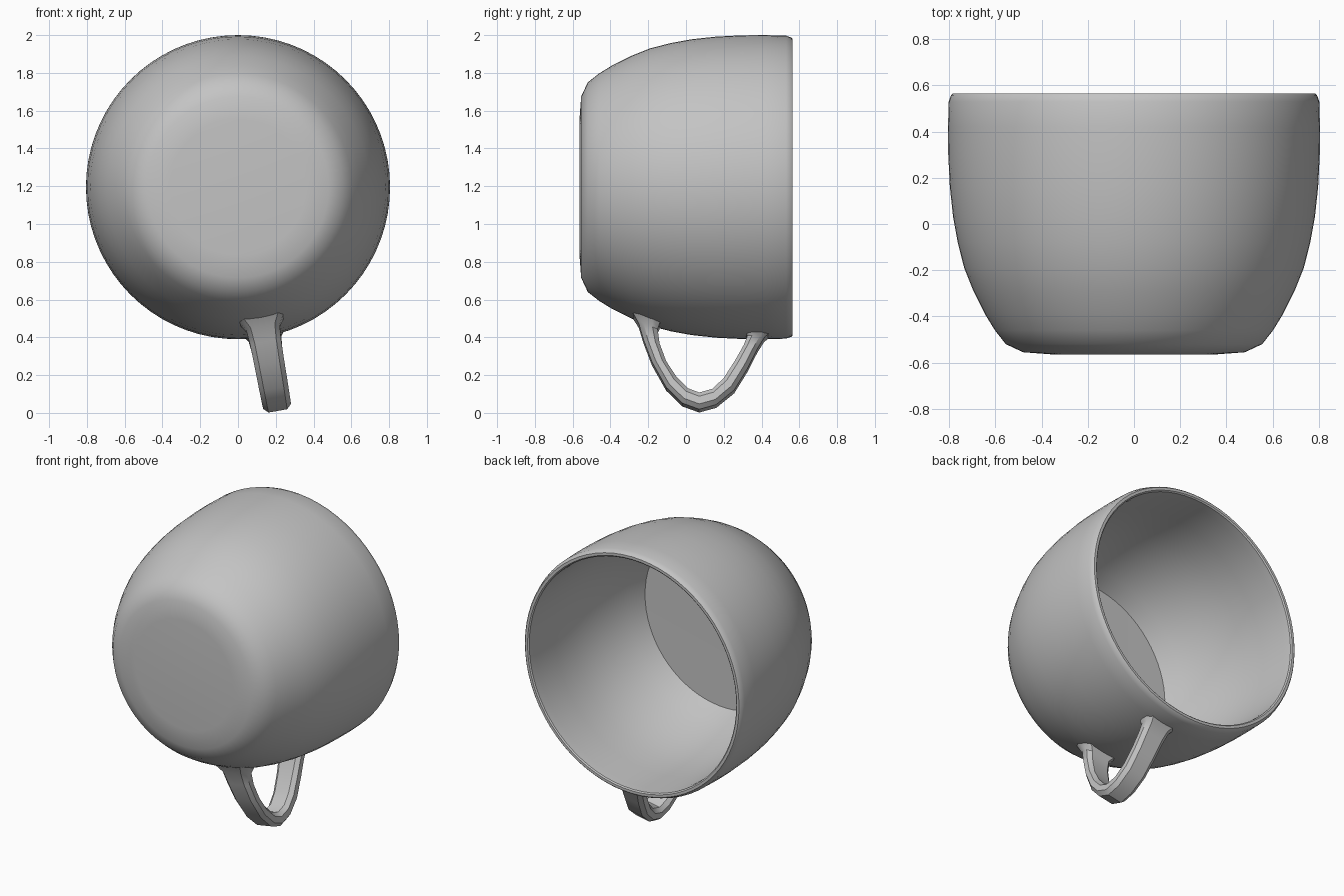
import bpy, bmesh, math
from mathutils import Vector, Matrix

cube = bpy.data.objects.get("Cube")
if cube:
    bpy.data.objects.remove(cube, do_unlink=True)

grey = bpy.data.materials.new("grey_ceramic")
grey.use_nodes = True
colour = (0.55, 0.55, 0.55, 1)
grey.diffuse_color = colour
grey.node_tree.nodes["Principled BSDF"].inputs["Base Color"].default_value = colour

AXIS = Vector((0, 0, 1.195))   # the cup lies on its side, its axis along y


def add_object(name, bm, angle):
    bmesh.ops.recalc_face_normals(bm, faces=bm.faces)
    mesh = bpy.data.meshes.new(name)
    bm.to_mesh(mesh)
    bm.free()
    mesh.materials.append(grey)
    obj = bpy.data.objects.new(name, mesh)
    bpy.context.collection.objects.link(obj)
    bpy.ops.object.select_all(action='DESELECT')
    obj.select_set(True)
    bpy.context.view_layer.objects.active = obj
    bpy.ops.object.shade_smooth_by_angle(angle=math.radians(angle))
    return obj


# Cup: one closed profile (radius, y), outside then inside, spun round the axis
outside = [(0, -.565), (.36, -.564), (.48, -.555), (.555, -.52), (.602, -.46),
           (.645, -.39), (.695, -.29), (.735, -.19), (.763, -.08), (.783, .03),
           (.797, .16), (.804, .3), (.805, .42), (.802, .53), (.792, .558)]
rim = [(.785, .565), (.768, .565), (.76, .558)]
inside = [(.757, .5), (.76, .3), (.752, .14), (.738, .02), (.715, -.09),
          (.685, -.2), (.645, -.31), (.595, -.42), (0, -.425)]
bm = bmesh.new()
verts = [bm.verts.new(AXIS + Vector((r, y, 0))) for r, y in outside + rim + inside]
edges = [bm.edges.new(pair) for pair in zip(verts, verts[1:])]
bmesh.ops.spin(bm, geom=verts + edges, cent=AXIS, axis=(0, 1, 0),
               angle=math.tau, steps=72)
bmesh.ops.remove_doubles(bm, verts=bm.verts, dist=0.0005)
add_object("cup_body", bm, 35)

# Handle: chamfered strap, as outer (y, radius), inner (y, radius), half width
stations = [
    ((-.285, .685), (-.135, .735), .12),
    ((-.25, .745), (-.15, .775), .09),
    ((-.225, .83), (-.14, .85), .083),
    ((-.18, .95), (-.105, .945), .08),
    ((-.105, 1.085), (-.05, 1.03), .078),
    ((-.02, 1.17), (.01, 1.09), .076),
    ((.07, 1.203), (.07, 1.113), .075),
    ((.16, 1.178), (.14, 1.093), .075),
    ((.255, 1.1), (.2, 1.035), .076),
    ((.325, .985), (.26, .94), .078),
    ((.38, .875), (.305, .86), .082),
    ((.415, .82), (.325, .81), .088),
    ((.46, .78), (.3, .775), .115),
]
tilt = Matrix.Rotation(math.radians(-10.1), 4, 'Y')
bm = bmesh.new()
rings = []
for outer, inner, w in stations:
    a, b = Vector((0, outer[0], -outer[1])), Vector((0, inner[0], -inner[1]))
    flat = w - .025
    section = [(-flat, 0), (flat, 0), (w, .27), (w, .73),
               (flat, 1), (-flat, 1), (-w, .73), (-w, .27)]
    rings.append([bm.verts.new(AXIS + tilt @ (a.lerp(b, t) + Vector((x, 0, 0))))
                  for x, t in section])
for r0, r1 in zip(rings, rings[1:]):
    for i in range(8):
        j = (i + 1) % 8
        bm.faces.new((r0[i], r0[j], r1[j], r1[i]))
bm.faces.new(rings[0])
bm.faces.new(rings[-1])
add_object("handle", bm, 32)
